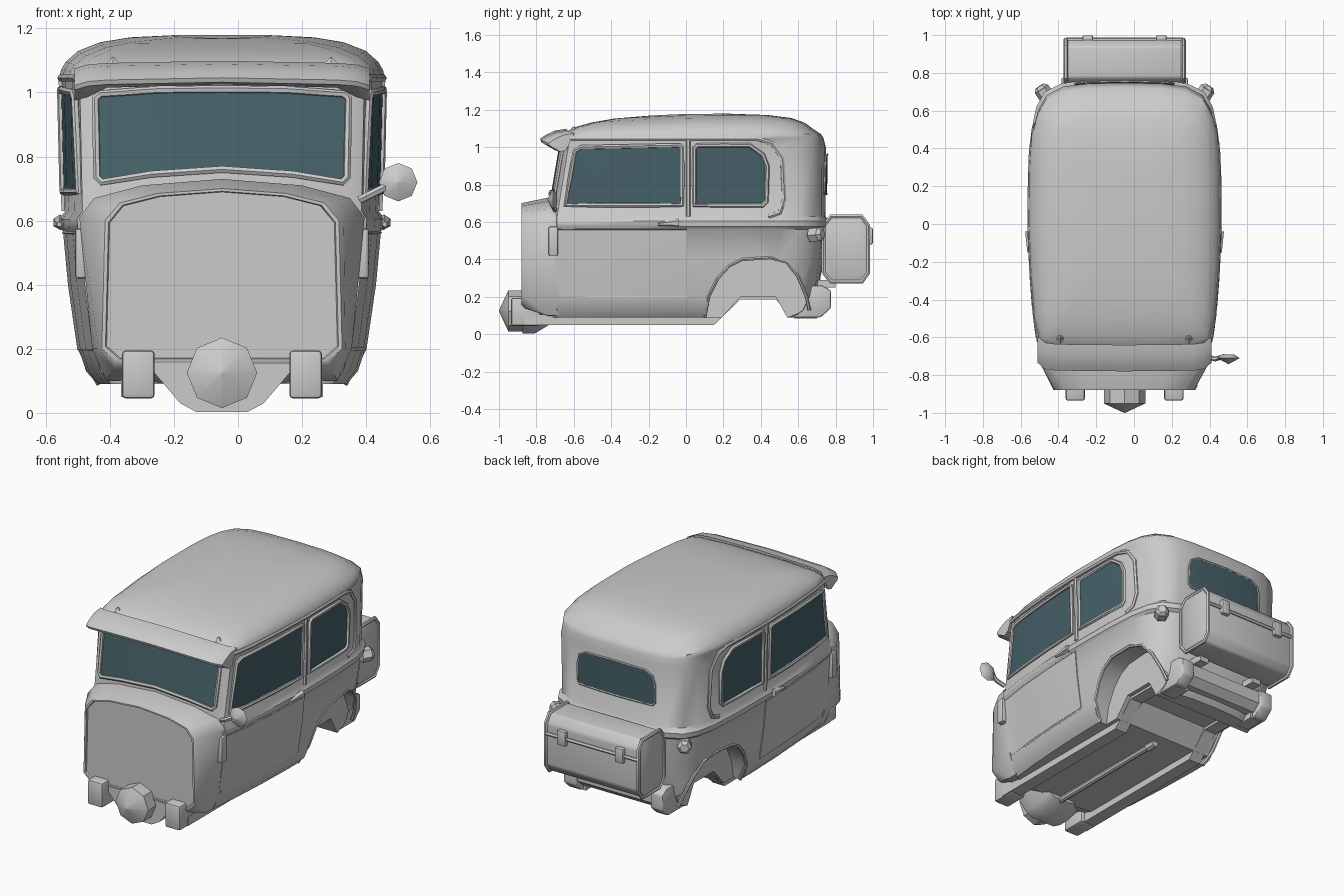
import bpy, bmesh, math
from mathutils import Vector

if "Cube" in bpy.data.objects:
    bpy.data.objects.remove(bpy.data.objects["Cube"])

CX = -0.05  # body centre line; the single mirror makes the model lopsided
glass = bpy.data.materials.new("glass")
glass.diffuse_color = (0.06, 0.12, 0.14, 1)
glass.use_nodes = True
glass.node_tree.nodes["Principled BSDF"].inputs["Base Color"].default_value = glass.diffuse_color


def interp(t, pts):
    if t <= pts[0][0]:
        return pts[0][1]
    for (a, va), (b, vb) in zip(pts, pts[1:]):
        if t <= b:
            return va + (vb - va) * (t - a) / (b - a)
    return pts[-1][1]


# Plan outline (right half, front to back), width factor by height, roof line
PLAN = [(0, -.70), (.2, -.70), (.40, -.68), (.45, -.655), (.475, -.5), (.495, -.25), (.505, 0), (.502, .3),
        (.49, .5), (.465, .6), (.42, .68), (.33, .725), (.2, .74), (0, .745)]
WIDTH = [(.09, .77), (.13, .84), (.2, .885), (.4, .94), (.56, .97), (.575, 1), (.605, 1.005), (.63, .968),
         (1.0, .985), (1.04, .985), (1.05, 1.005), (1.07, 1.005)]
ROOF = [(-.66, 1.14), (-.4, 1.16), (0, 1.178), (.3, 1.18)]
SIDE = [(y, x) for x, y in PLAN[3:11]]


def shift(y, z):
    if y < -.6:
        return (min(max(z, .65), 1.05) - .85) * .17
    return (interp(min(z, .9), WIDTH) - .965) * .5 if y > .55 else 0


def on_side(s):
    return lambda y, z, o=0: Vector((s * (interp(y, SIDE) * interp(z, WIDTH) + o), y, z))


def on_front(x, z, o=0):
    return Vector((x, interp(abs(x), PLAN[:4]) + shift(-.7, z) - o, z))


def on_back(x, z, o=0):
    return Vector((x, interp(abs(x), PLAN[:9:-1]) + shift(.7, z) + o, z))


def finish(name, bm, mat=None):
    bmesh.ops.recalc_face_normals(bm, faces=bm.faces)
    me = bpy.data.meshes.new(name)
    bm.to_mesh(me)
    bm.free()
    ob = bpy.data.objects.new(name, me)
    bpy.context.collection.objects.link(ob)
    if mat:
        me.materials.append(mat)
    return ob


def loft(name, rings):
    bm = bmesh.new()
    vs = [[bm.verts.new(p) for p in r] for r in rings]
    n = len(rings[0])
    for a, b in zip(vs, vs[1:]):
        for i in range(n):
            bm.faces.new((a[i], a[(i + 1) % n], b[(i + 1) % n], b[i]))
    bm.faces.new(vs[0])
    bm.faces.new(vs[-1])
    return finish(name, bm)


def prism(name, prof, x0, x1):
    return loft(name, [[(x, y, z) for y, z in prof] for x in (x0, x1)])


def bevel(ob, w):
    m = ob.modifiers.new("bevel", 'BEVEL')
    m.width, m.segments = w, 2
    return ob


def box(name, x0, x1, y0, y1, z0, z1, w=0):
    ob = prism(name, [(y0, z0), (y1, z0), (y1, z1), (y0, z1)], min(x0, x1), max(x0, x1))
    return bevel(ob, w) if w else ob


def cone(name, a, b, r1, r2, n=8):
    a, b = Vector(a), Vector(b)
    bm = bmesh.new()
    bmesh.ops.create_cone(bm, cap_ends=True, segments=n, radius1=r1, radius2=r2, depth=(b - a).length)
    bmesh.ops.rotate(bm, verts=bm.verts, matrix=Vector((0, 0, 1)).rotation_difference(b - a).to_matrix())
    bmesh.ops.translate(bm, verts=bm.verts, vec=(a + b) / 2)
    return finish(name, bm)


def panel(name, outline, fmap, off, us, mat=None, thick=.008):
    # flat outline, split along the body's creases, then wrapped onto the body
    bm = bmesh.new()
    bm.faces.new([bm.verts.new((u, v, 0)) for u, v in outline])
    for axis, cuts in (((1, 0, 0), us), ((0, 1, 0), [z for z, _ in WIDTH])):
        for c in cuts:
            bmesh.ops.bisect_plane(bm, geom=bm.verts[:] + bm.edges[:] + bm.faces[:],
                                   plane_co=Vector(axis) * c, plane_no=axis)
    for v in bm.verts:
        v.co = fmap(v.co.x, v.co.y, off)
    ob = finish(name, bm, mat)
    m = ob.modifiers.new("thick", 'SOLIDIFY')
    m.thickness, m.offset = thick, 0
    return ob


def tube(name, pts, r, closed=False):
    cu = bpy.data.curves.new(name, 'CURVE')
    cu.dimensions, cu.bevel_depth, cu.bevel_resolution = '3D', r, 1
    cu.use_fill_caps = True
    sp = cu.splines.new('POLY')
    sp.points.add(len(pts) - 1)
    for p, q in zip(sp.points, pts):
        p.co = (*q, 1)
    sp.use_cyclic_u = closed
    ob = bpy.data.objects.new(name, cu)
    bpy.context.collection.objects.link(ob)


def wrapped(outline, fmap, off, closed=True):
    ends = outline[1:] + outline[:1] if closed else outline[1:]
    pts = []
    for (a, b), (c, d) in zip(outline, ends):
        n = max(1, round(math.hypot(c - a, d - b) / .12))
        pts += [fmap(a + (c - a) * i / n, b + (d - b) * i / n, off) for i in range(n)]
    return pts if closed else pts + [fmap(*outline[-1], off)]


# Body shell: stacked plan rings, then shrinking roof rings; the rear of the roof rolls forward
def full(half):
    return half + [(-p[0], *p[1:]) for p in half[-2:0:-1]]


rings = []
for z, m in WIDTH[:-1]:
    roll = interp(z, [(.98, 0), (1.05, .018)])
    rings.append(full([(x * (min(m, .98) if y > .55 and z > 1 else m), y + shift(y, z) - (roll if y > .45 else 0), z)
                       for x, y in PLAN]))
for s, c, roll in ((.995, .16, .028), (.965, .36, .045), (.89, .62, .035), (.76, .82, .01), (.58, .94, 0), (.3, 1.0, 0)):
    rings.append(full([(x * s, (y + shift(y, 1.05)) * s - (roll if y > .45 else 0),
                        1.05 + (interp(y * s, ROOF) - 1.05) * c) for x, y in PLAN]))
body = loft("body_shell", rings)

# Wheel arches and axle kick-up are cut out of the shell
ARCH = [(.10, .09), (.12, .2), (.17, .30), (.23, .365), (.30, .40), (.45, .41), (.54, .385), (.60, .31), (.645, .2), (.66, .13)]
KICK = [(.13, .02), (.29, .2), (.48, .2), (.58, .02)]
cutters = [prism("cut", ARCH + [(.66, .02), (.10, .02)], *x) for x in ((.34, .8), (-.8, -.34))]
cutters.append(prism("cut", KICK, -.9, .9))
bpy.context.view_layer.objects.active = body
for c in cutters:
    c.hide_render = True
    m = body.modifiers.new("cut", 'BOOLEAN')
    m.object, m.operation, m.solver = c, 'DIFFERENCE', 'EXACT'
    bpy.ops.object.modifier_apply(modifier=m.name)
    bpy.data.objects.remove(c)

# Cowl and firewall
c0 = [(0, .70), (.2, .685), (.32, .655), (.365, .60), (.375, .2), (.33, .16), (0, .16)]
c1 = [(0, .705), (.2, .69), (.33, .66), (.38, .60), (.385, .2), (.34, .14), (0, .13)]
c2 = [(0, .73), (.25, .71), (.40, .67), (.445, .61), (.405, .2), (.36, .10), (0, .09)]


def section(half, y, k=1):
    return full([(x * k, y, .43 + (z - .43) * k) for x, z in half])


loft("cowl", [section(c0, -.872, .96), section(c0, -.88, .97), section(c0, -.88), section(c1, -.86),
              section(c2, -.74), section(c2, -.68)])

# Windows with rolled frames
ys, xs = [y for y, _ in SIDE], [-.4, -.33, -.2, 0, .2, .33, .4]
FRONT_WIN = [(-.645, .69), (-.02, .69), (-.02, 1.0), (-.035, 1.01), (-.56, 1.0), (-.595, .98)]
REAR_WIN = [(.045, .69), (.41, .69), (.43, .71), (.435, .90), (.41, .96), (.34, 1.01), (.06, 1.01), (.045, .995)]
half_ws = [(0, .76), (.22, .745), (.375, .72), (.39, .735), (.395, .98), (.38, .995), (.2, 1.008), (0, 1.01)]
half_bw = [(0, .75), (.245, .75), (.26, .765), (.26, .88), (.245, .93), (.20, .955), (0, .96)]
jobs = [("windscreen", full(half_ws), on_front, xs, .012), ("back_window", full(half_bw), on_back, xs, .006)]
for s, side in ((1, "right"), (-1, "left")):
    jobs += [(side + "_front_window", FRONT_WIN, on_side(s), ys, .012),
             (side + "_rear_window", REAR_WIN, on_side(s), ys, .012)]
for name, outline, f, us, r in jobs:
    panel(name, outline, f, .002, us, glass, .006)
    tube(name + "_frame", wrapped(outline, f, r / 2), r, True)

# Parts repeated on both sides
for s, side in ((1, "right"), (-1, "left")):
    f = on_side(s)
    panel(side + "_door", [(-.69, .24), (-.66, .2), (.005, .2), (.005, .565), (-.69, .565)], f, .001, ys, thick=.01)
    tube(side + "_door_pillar", wrapped([(.012, .63), (.012, 1.04)], f, .002, False), .012)
    tube(side + "_drip_moulding", wrapped([(-.62, 1.045), (.38, 1.045), (.46, 1.02), (.515, .94), (.525, .72),
                                           (.50, .65), (.44, .63)], f, -.001, False), .013)
    tube(side + "_arch_lip", wrapped(ARCH, f, -.005, False), .01)
    box(side + "_hinge", s * .415, s * .458, -.735, -.685, .42, .575, .008)
    cone(side + "_door_handle", (s * .505, -.04, .595), (s * .508, -.15, .588), .024, .008, 6)
    cone(side + "_tail_lamp", (s * .41, .67, .53), (s * .44, .715, .535), .042, .042, 6)
    cone(side + "_tail_lens", (s * .44, .715, .535), (s * .45, .73, .536), .042, .025, 6)
    cone(side + "_roof_lamp", (s * .34, -.6, 1.08), (s * .34, -.6, 1.11), .035, .003, 6)
    # chassis rail with dumb iron and rear horn
    low = [(-.86, .05), (.15, .05), (.29, .185), (.48, .185), (.58, .085), (.70, .085)]
    prism(side + "_chassis_rail", low + [(y, z + .055) for y, z in low[::-1]], s * .235, s * .315)
    box(side + "_front_horn", s * .21, s * .312, -.935, -.78, .045, .195, .012)
    bevel(prism(side + "_rear_horn", [(.56, .09), (.72, .09), (.775, .14), (.775, .235), (.73, .26), (.60, .26)],
                s * .25, s * .335), .01)

# Sun visor, ends curled back and down
top = [(-.64, 1.095), (-.70, 1.085), (-.75, 1.062), (-.78, 1.042), (-.775, 1.028)]
curl = [(.36, .004, -.003, 1.015), (.42, .012, -.008, .985), (.46, .045, -.02, .975)]
curl = [(-x, *r) for x, *r in curl[::-1]] + [(0, 0, .004, 1.025)] + curl
loft("sun_visor", [[(x, y + dy, z + dz) for y, z in top] + [(x, -.715 + dy, low), (x, -.64, low + .01)]
                   for x, dy, dz, low in curl])

# Rear slab and trunk
prism("rear_apron", [(.50, .2), (.58, .12), (.71, .12), (.755, .16), (.755, .235), (.72, .26), (.50, .26)], -.30, .30)
TRUNK = [(.735, .33), (.775, .28), (.94, .28), (.975, .33), (.975, .58), (.94, .63), (.775, .63), (.735, .58)]
bevel(prism("trunk", TRUNK, -.318, .318), .012)
for x in (-.312, .312):
    tube("trunk_rim", [(x, y, z) for y, z in TRUNK], .012, True)
tube("trunk_lid_seam", [(-.31, .976, .52), (.31, .976, .52)], .012)
for x in (-.195, .195):
    box("trunk_clasp", x - .028, x + .028, .955, .999, .48, .57, .008)
    box("trunk_bracket", x - .03, x + .03, .68, .80, .25, .29)

# Clutch housing, hub and drive shaft
pan = [(-.25, .17), (-.13, .03), (-.08, .003), (.08, .003), (.13, .03), (.25, .17)]
loft("clutch_housing", [[(x * k, y, .17 + (z - .17) * h) for x, z in pan]
                        for y, k, h in ((-.875, 1, 1), (-.81, 1, 1), (-.70, .7, .6))])
cone("hub", (0, -.95, .125), (0, -.86, .125), .11, .11)
cone("hub_nose", (0, -1.0, .125), (0, -.95, .125), .002, .11)
cone("drive_shaft", (0, -.74, .075), (0, .1, .08), .018, .018)
cone("shaft_joint", (0, .07, .08), (0, .13, .08), .028, .022)

# Door mirror, right side only
cone("mirror_head", (.55, -.71, .72), (.55, -.74, .72), .06, .004)
cone("mirror_back", (.55, -.71, .72), (.55, -.69, .72), .06, .03)
tube("mirror_arm", [(.43, -.70, .665), (.48, -.715, .69), (.53, -.70, .715)], .013)

# Turn everything into smoothed meshes and move onto the offset centre line
bpy.ops.object.select_all(action='SELECT')
bpy.context.view_layer.objects.active = body
bpy.ops.object.convert(target='MESH')
for ob in bpy.context.scene.objects:
    ob.location.x += CX
    ob.select_set(True)
bpy.context.view_layer.objects.active = body
bpy.ops.object.shade_smooth_by_angle(angle=math.radians(40))
